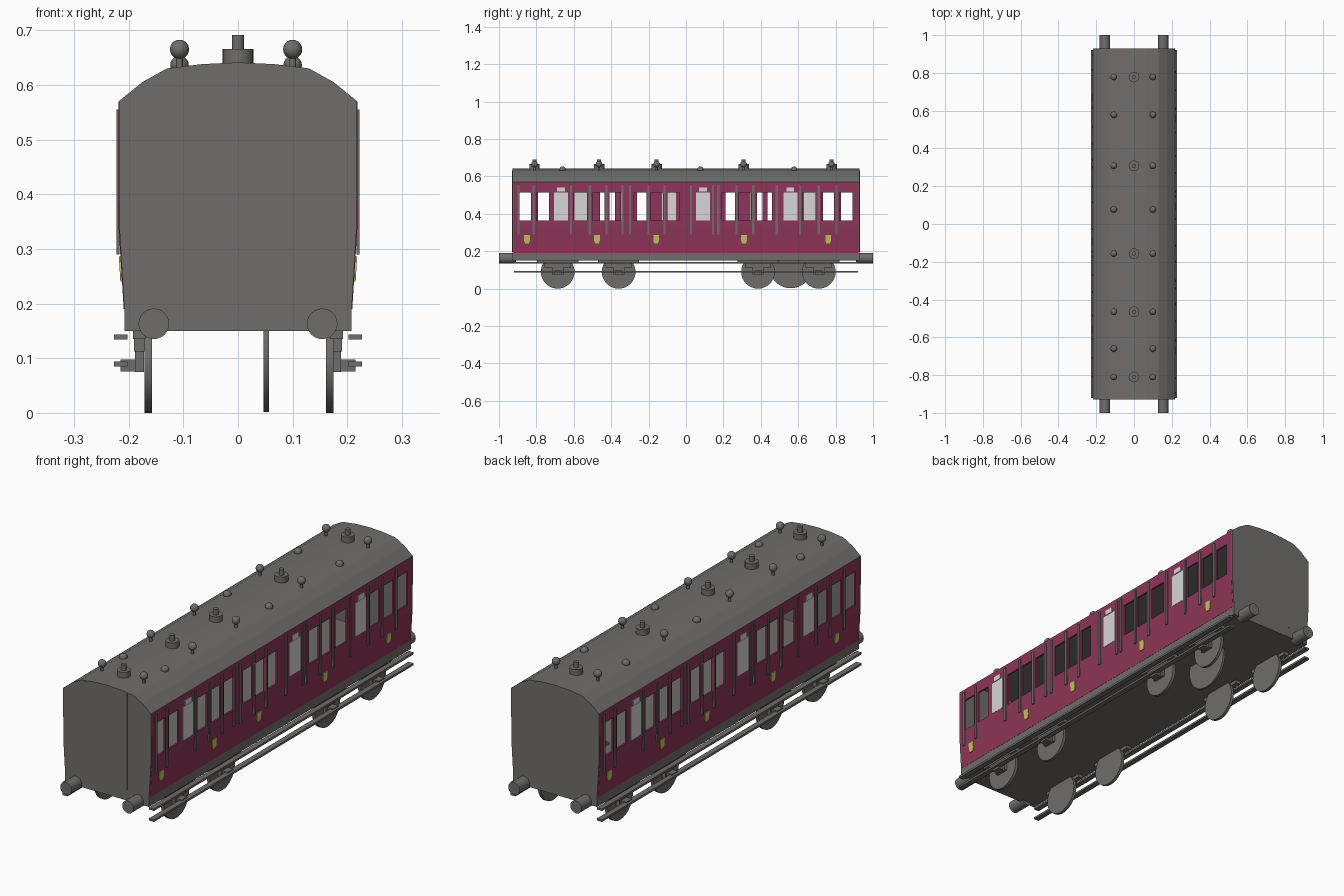
import bpy, bmesh, math
from mathutils import Matrix

if "Cube" in bpy.data.objects:
    bpy.data.objects.remove(bpy.data.objects["Cube"])


def material(name, rgb):
    m = bpy.data.materials.new(name)
    m.diffuse_color = (*rgb, 1)
    m.use_nodes = True
    m.node_tree.nodes["Principled BSDF"].inputs["Base Color"].default_value = m.diffuse_color
    return m


GREY = material("dark grey", (0.16, 0.155, 0.15))
MAROON = material("maroon", (0.27, 0.036, 0.095))
FROST = material("frosted white", (0.68, 0.68, 0.68))
YELLOW = material("yellow", (0.55, 0.55, 0.11))


def finish(name, bm, mat, smooth=False):
    bmesh.ops.recalc_face_normals(bm, faces=bm.faces)
    me = bpy.data.meshes.new(name)
    bm.to_mesh(me)
    bm.free()
    me.materials.append(mat)
    ob = bpy.data.objects.new(name, me)
    bpy.context.collection.objects.link(ob)
    if smooth:
        bpy.ops.object.select_all(action='DESELECT')
        ob.select_set(True)
        bpy.context.view_layer.objects.active = ob
        bpy.ops.object.shade_smooth_by_angle(angle=math.radians(35))
    return ob


def turned(ob):
    """Copy on the opposite side: half a turn about z."""
    c = ob.copy()
    c.name = "left_" + ob.name
    c.rotation_euler.z = math.pi
    bpy.context.collection.objects.link(c)


def add_box(bm, x0, x1, y0, y1, z0, z1):
    m = Matrix.Translation(((x0 + x1) / 2, (y0 + y1) / 2, (z0 + z1) / 2))
    bmesh.ops.create_cube(bm, size=1, matrix=m @ Matrix.Diagonal((x1 - x0, y1 - y0, z1 - z0, 1)))


def add_cyl(bm, r, depth, loc, axis='Z', n=24):
    rot = {'Z': Matrix(), 'X': Matrix.Rotation(math.pi / 2, 4, 'Y'), 'Y': Matrix.Rotation(math.pi / 2, 4, 'X')}[axis]
    bmesh.ops.create_cone(bm, cap_ends=True, segments=n, radius1=r, radius2=r, depth=depth,
                          matrix=Matrix.Translation(loc) @ rot)


def add_ball(bm, r, loc):
    bmesh.ops.create_uvsphere(bm, u_segments=16, v_segments=10, radius=r, matrix=Matrix.Translation(loc))


def add_prism(bm, pts, y0, y1):
    f = bm.faces.new([bm.verts.new((x, y0, z)) for x, z in pts])
    ext = bmesh.ops.extrude_face_region(bm, geom=[f])
    bmesh.ops.translate(bm, verts=[v for v in ext['geom'] if isinstance(v, bmesh.types.BMVert)], vec=(0, y1 - y0, 0))


L = 0.928
half_arc = [(0.218, 0.57), (0.175, 0.605), (0.13, 0.63), (0.065, 0.638), (0, 0.641)]
arc = half_arc + [(-x, z) for x, z in half_arc[-2::-1]]

# Curved roof shell
bm = bmesh.new()
add_prism(bm, arc + [(x * 0.96, z - 0.01) for x, z in reversed(arc)], -L, L)
finish("roof", bm, GREY)

# End walls with two thin upright strips each
low = [(-0.217, 0.34), (-0.208, 0.19), (-0.208, 0.15), (0.208, 0.15), (0.208, 0.19), (0.217, 0.34)]
bm = bmesh.new()
for s in (-1, 1):
    add_prism(bm, arc + low, s * L, s * (L - 0.012))
    for x in (-0.103, 0.097):
        add_box(bm, x - 0.0035, x + 0.0035, s * L - 0.0015, s * L + 0.0015, 0.197, 0.631)
finish("end_walls", bm, GREY)

# Floor and sole bar
bm = bmesh.new()
add_box(bm, -0.208, 0.208, -L, L, 0.15, 0.192)
finish("floor", bm, GREY)

# Side wall with open windows
windows = [(-0.895, -0.828), (-0.8, -0.732), (-0.705, -0.632), (-0.6, -0.53), (-0.5, -0.435), (-0.41, -0.342),
           (-0.278, -0.21), (-0.188, -0.122), (-0.1, -0.035), (0.053, 0.128), (0.192, 0.262), (0.283, 0.348),
           (0.38, 0.46), (0.52, 0.595), (0.622, 0.692), (0.724, 0.79), (0.82, 0.89)]
frosted = (2, 9, 13)
ys = [-L + 0.006] + [y for w in windows for y in w] + [L - 0.006]
section = [(0.209, 0.19), (0.2185, 0.34), (0.2185, 0.365), (0.2185, 0.515), (0.2185, 0.57)]
bm = bmesh.new()
grid = [[bm.verts.new((x, y, z)) for x, z in section] for y in ys]
for i in range(len(ys) - 1):
    for j in range(len(section) - 1):
        if not (i % 2 and j == 2):
            bm.faces.new((grid[i][j], grid[i + 1][j], grid[i + 1][j + 1], grid[i][j + 1]))
wall = finish("side_wall", bm, MAROON)
if wall.data.polygons[0].normal.x < 0:
    wall.data.flip_normals()
mod = wall.modifiers.new("thickness", 'SOLIDIFY')
mod.thickness, mod.offset = 0.008, -1
turned(wall)

# Frosted panes with a small ventilator flap on top
bm = bmesh.new()
for i in frosted:
    a, b = windows[i]
    add_box(bm, 0.213, 0.2195, a, b, 0.365, 0.515)
    add_box(bm, 0.215, 0.2215, (a + b) / 2 - 0.021, (a + b) / 2 + 0.021, 0.518, 0.541)
turned(finish("frosted_panes", bm, FROST))

# Upright grey strips between the windows
bm = bmesh.new()
for y in (-0.895, -0.815, -0.615, -0.515, -0.425, -0.34, -0.3, -0.2, -0.115, 0.027,
          0.145, 0.172, 0.27, 0.36, 0.485, 0.61, 0.71, 0.805):
    add_box(bm, 0.217, 0.2225, y - 0.006, y + 0.006, 0.29, 0.555)
turned(finish("door_strips", bm, GREY))

# Yellow door plates with clipped lower corners
bm = bmesh.new()
for y in (-0.85, -0.476, -0.16, 0.31, 0.76):
    pts = [(-0.015, 0.286), (-0.015, 0.255), (-0.009, 0.24), (0.009, 0.24), (0.015, 0.255), (0.015, 0.286)]
    f = bm.faces.new([bm.verts.new((0.2165 + (z - 0.262) * 0.06, y + d, z)) for d, z in pts])
    ext = bmesh.ops.extrude_face_region(bm, geom=[f])
    bmesh.ops.translate(bm, verts=[v for v in ext['geom'] if isinstance(v, bmesh.types.BMVert)], vec=(-0.005, 0, 0))
turned(finish("door_plates", bm, YELLOW))

# Roof ventilators, lamps and low domes
vents = (-0.81, -0.465, -0.157, 0.308, 0.778)
bm = bmesh.new()
for y in vents:
    add_cyl(bm, 0.028, 0.03, (0, y, 0.651))
    add_cyl(bm, 0.011, 0.03, (0, y, 0.676))
finish("roof_ventilators", bm, GREY, True)
bm = bmesh.new()
for x in (-0.107, 0.1):
    for y in vents:
        add_cyl(bm, 0.006, 0.03, (x, y, 0.645), n=12)
        add_ball(bm, 0.0175, (x, y, 0.665))
    for y in (-0.66, 0.077, 0.578):
        add_ball(bm, 0.017, (x, y, 0.636))
finish("roof_lamps", bm, GREY, True)

# Buffers
bm = bmesh.new()
for x in (-0.154, 0.154):
    for s in (-1, 1):
        add_cyl(bm, 0.028, 0.09, (x, s * 0.955, 0.163), 'Y')
finish("buffers", bm, GREY, True)

# Wheels and the central flywheel disc
axles = (-0.686, -0.36, 0.385, 0.71)
bm = bmesh.new()
for y in axles:
    for x in (-0.164, 0.168):
        add_cyl(bm, 0.09, 0.014, (x, y, 0.09), 'X', 32)
add_cyl(bm, 0.115, 0.01, (0.052, 0.56, 0.117), 'X', 32)
finish("wheels", bm, GREY, True)

# Springs and axle boxes
bm = bmesh.new()
for s in (-1, 1):
    for y in axles:
        for a, b, h, z0, z1 in ((0.168, 0.192, 0.11, 0.135, 0.151), (0.168, 0.19, 0.07, 0.112, 0.136),
                                (0.172, 0.188, 0.03, 0.075, 0.113), (0.187, 0.215, 0.02, 0.076, 0.098)):
            add_box(bm, *sorted((s * a, s * b)), y - h, y + h, z0, z1)
finish("axle_boxes", bm, GREY)

# Upper and lower footboards
bm = bmesh.new()
for s in (-1, 1):
    for z0, z1 in ((0.134, 0.143), (0.085, 0.094)):
        add_box(bm, *sorted((s * 0.202, s * 0.227)), -0.92, 0.92, z0, z1)
finish("footboards", bm, GREY)
